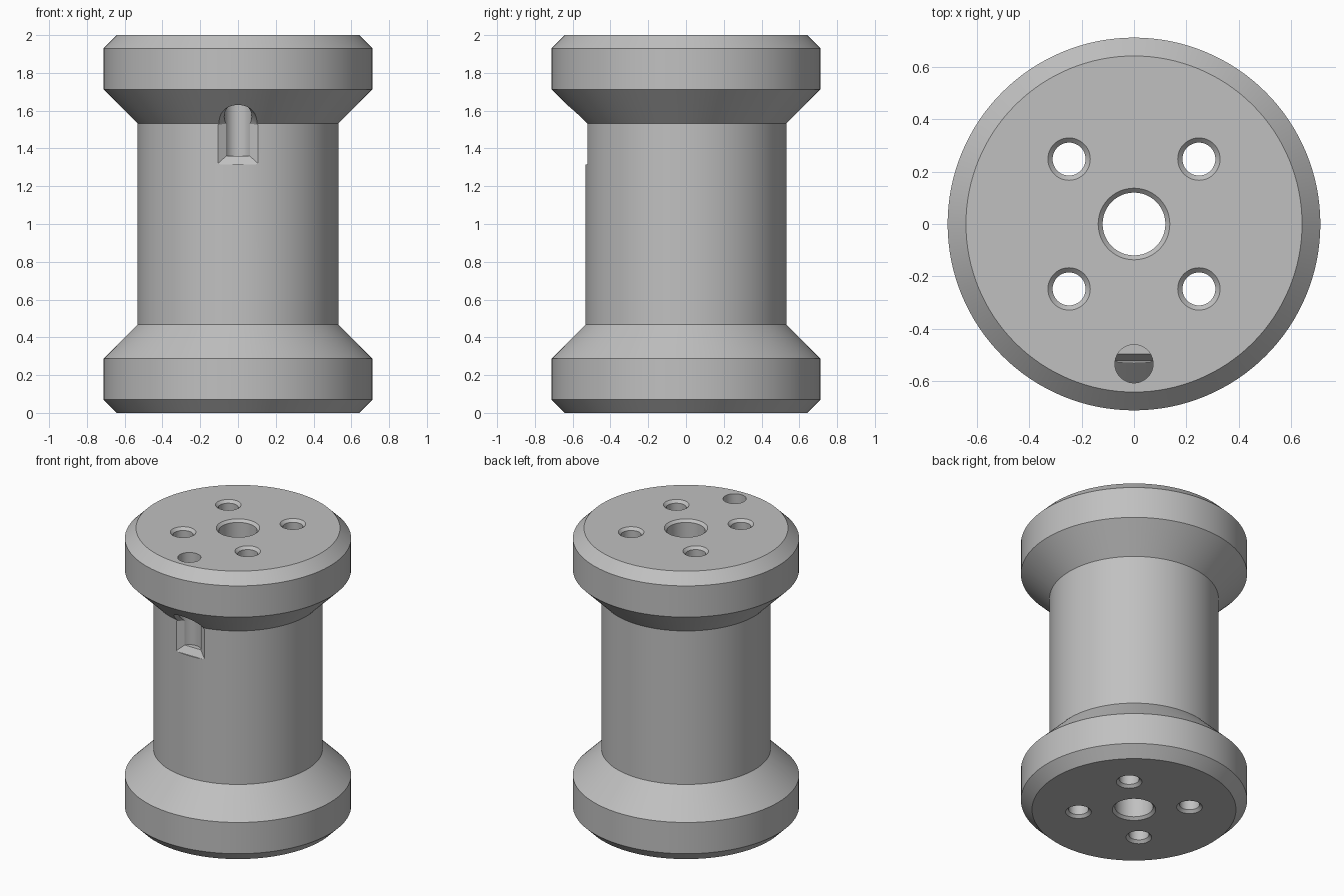
import bpy, bmesh, math

cube = bpy.data.objects.get("Cube")
if cube:
    bpy.data.objects.remove(cube, do_unlink=True)

grey = bpy.data.materials.new("plain grey")
grey.use_nodes = True
colour = (0.53, 0.53, 0.53, 1)
grey.diffuse_color = colour
grey.node_tree.nodes["Principled BSDF"].inputs["Base Color"].default_value = colour


def finish(name, bm):
    bmesh.ops.recalc_face_normals(bm, faces=bm.faces)
    mesh = bpy.data.meshes.new(name)
    bm.to_mesh(mesh)
    bm.free()
    mesh.materials.append(grey)
    obj = bpy.data.objects.new(name, mesh)
    bpy.context.collection.objects.link(obj)
    return obj


def lathe(name, profile, x=0, y=0, sides=48):
    """Closed solid turned from (radius, z) points about a vertical axis."""
    bm = bmesh.new()
    rings = []
    for r, z in profile:
        angles = [math.tau * i / sides for i in range(sides)]
        rings.append([bm.verts.new((x + r * math.cos(a), y + r * math.sin(a), z)) for a in angles])
    for low, high in zip(rings, rings[1:]):
        for i in range(sides):
            j = (i + 1) % sides
            bm.faces.new((low[i], low[j], high[j], high[i]))
    bm.faces.new(rings[0][::-1])
    bm.faces.new(rings[-1])
    return finish(name, bm)


def cut(target, cutter):
    cutter.hide_render = True
    mod = target.modifiers.new("cut", "BOOLEAN")
    mod.operation = "DIFFERENCE"
    mod.solver = "EXACT"
    mod.object = cutter
    bpy.context.view_layer.objects.active = target
    bpy.ops.object.modifier_apply(modifier=mod.name)
    bpy.data.objects.remove(cutter, do_unlink=True)


# Spool body, mirrored about mid height
half = [(0.642, 0), (0.712, 0.07), (0.712, 0.287), (0.532, 0.467)]
spool = lathe("spool_body", half + [(r, 2 - z) for r, z in reversed(half)], sides=128)


# Through holes with a chamfer at both ends
def bore(x, y, radius, chamfer):
    e = 0.02
    end = [(radius + chamfer + e, -e), (radius, chamfer)]
    cut(spool, lathe("bore_cutter", end + [(r, 2 - z) for r, z in reversed(end)], x, y))


bore(0, 0, 0.12, 0.017)
for sx in (-1, 1):
    for sy in (-1, 1):
        bore(sx * 0.248, sy * 0.248, 0.063, 0.018)

# Thread hole running down from the top face into the barrel
cut(spool, lathe("thread_hole_cutter", [(0.073, 1.36), (0.073, 2.1)], 0, -0.534))

# Bevelled mouth where the thread hole leaves the barrel
bm = bmesh.new()
steps = 24
for i in range(steps + 1):
    a = math.pi * i / steps
    x, y = 0.112 * math.cos(a), -0.524 - 0.106 * math.sin(a)
    bm.verts.new((x, y, 1.0 - y))
    bm.verts.new((x, y, 1.315))
    b = a * 1.34 - 0.17 * math.pi
    x, y = 0.0725 * math.cos(b), -0.534 - 0.0725 * math.sin(b)
    bm.verts.new((x, y, 1.034 - y))
for s in (-1, 1):
    bm.verts.new((s * 0.062, -0.496, 1.36))
hull = bmesh.ops.convex_hull(bm, input=bm.verts)
loose = [v for v in bm.verts if not v.link_faces]
bmesh.ops.delete(bm, geom=loose, context="VERTS")
cut(spool, finish("thread_mouth_cutter", bm))

# Smooth round walls with crisp edges
bpy.ops.object.select_all(action="DESELECT")
spool.select_set(True)
bpy.context.view_layer.objects.active = spool
bpy.ops.object.shade_smooth_by_angle(angle=math.radians(25))
